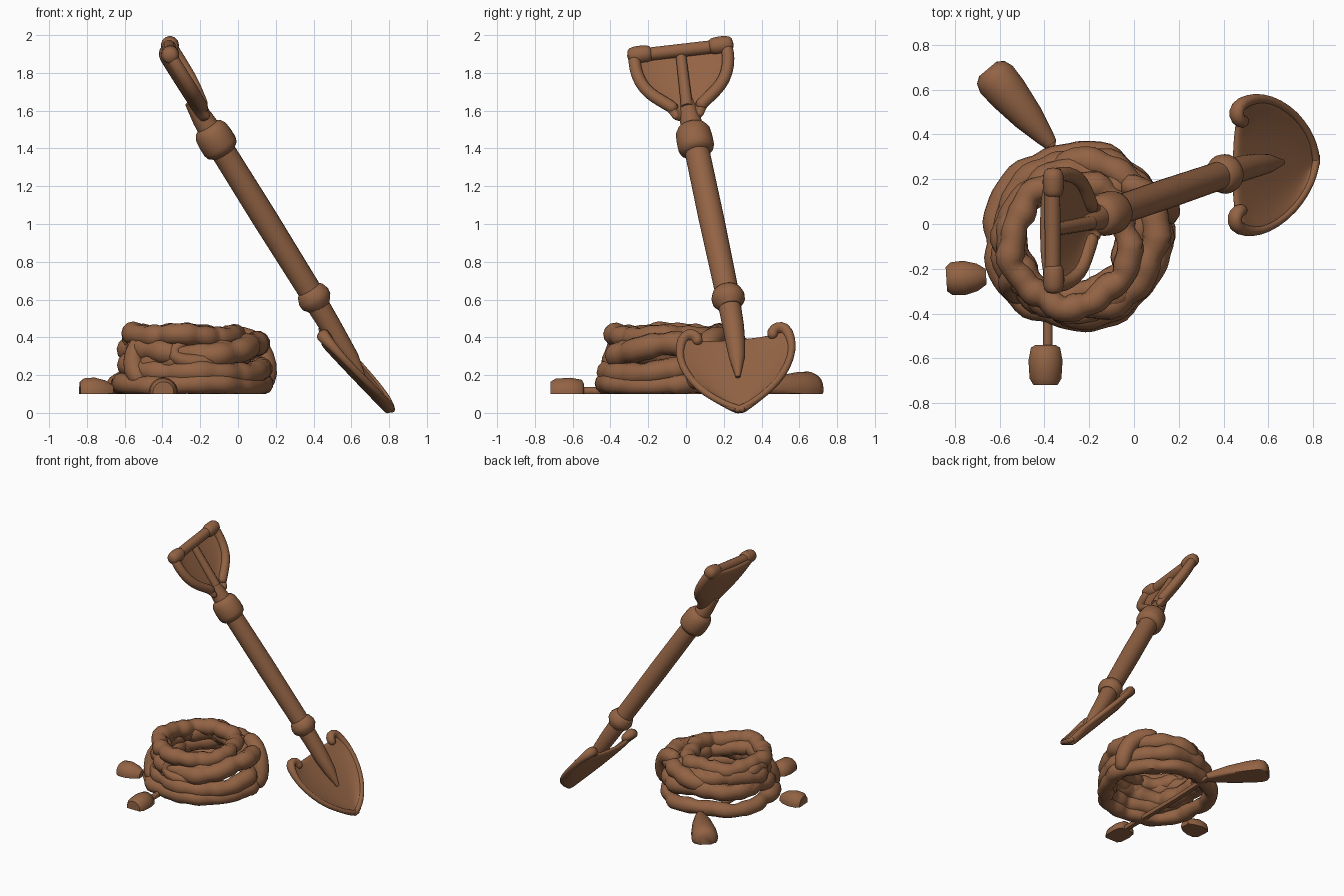
import bpy, bmesh, math, random
from mathutils import Matrix, Vector

random.seed(4)
if "Cube" in bpy.data.objects:
    bpy.data.objects.remove(bpy.data.objects["Cube"])

brown = bpy.data.materials.new("brown")
brown.use_nodes = True
COLOUR = (0.29, 0.125, 0.058, 1)
brown.diffuse_color = COLOUR
brown.node_tree.nodes["Principled BSDF"].inputs["Base Color"].default_value = COLOUR
FLOOR = 0.1


def finish(name, bm, floor=False, subdiv=0, thickness=0):
    if floor:
        for v in bm.verts:
            v.co.z = max(v.co.z, FLOOR)
    bmesh.ops.recalc_face_normals(bm, faces=bm.faces)
    mesh = bpy.data.meshes.new(name)
    bm.to_mesh(mesh)
    bm.free()
    mesh.materials.append(brown)
    mesh.shade_smooth()
    if not subdiv:
        mesh.set_sharp_from_angle(angle=math.radians(50))
    obj = bpy.data.objects.new(name, mesh)
    bpy.context.collection.objects.link(obj)
    if thickness:
        mod = obj.modifiers.new("thickness", 'SOLIDIFY')
        mod.thickness, mod.offset = thickness, 0
    if subdiv:
        mod = obj.modifiers.new("smooth", 'SUBSURF')
        mod.levels = mod.render_levels = subdiv
    return obj


def skin(bm, rings, closed=False):
    """Join rings of vertices into a tube, capping open ends."""
    loops = [[bm.verts.new(p) for p in r] for r in rings]
    n = len(loops[0])
    pairs = list(zip(loops, loops[1:])) + ([(loops[-1], loops[0])] if closed else [])
    for a, b in pairs:
        for i in range(n):
            j = (i + 1) % n
            bm.faces.new((a[i], a[j], b[j], b[i]))
    if not closed:
        bm.faces.new(loops[0])
        bm.faces.new(loops[-1])


def tube(name, pts, radii, closed=False, sides=12, **opts):
    pts = [Vector(p) for p in pts]
    if not isinstance(radii, (list, tuple)):
        radii = [radii] * len(pts)
    rings, side = [], None
    for i, p in enumerate(pts):
        nxt = pts[(i + 1) % len(pts)] if closed or i < len(pts) - 1 else p
        prv = pts[i - 1] if closed or i else p
        axis = (nxt - prv).normalized()
        side = axis.orthogonal() if side is None else side
        side = (side - axis * side.dot(axis)).normalized()
        other = axis.cross(side)
        angles = [2 * math.pi * k / sides for k in range(sides)]
        rings.append([p + (side * math.cos(a) + other * math.sin(a)) * radii[i] for a in angles])
    bm = bmesh.new()
    skin(bm, rings, closed)
    return finish(name, bm, **opts)


def lathe(name, origin, axis, profile, **opts):
    axis = Vector(axis).normalized()
    return tube(name, [Vector(origin) + axis * s for s, r in profile],
                [r for s, r in profile], sides=20, **opts)


def frame(origin, along, across):
    """Local axes: x across, y along, z out of the face."""
    y = Vector(along).normalized()
    x = Vector(across)
    x = (x - y * x.dot(y)).normalized()
    m = Matrix((x, y, y.cross(x))).transposed().to_4x4()
    m.translation = Vector(origin)
    return m


def dish(name, m, outline, depth, thickness, lift=0):
    """Plate following (along, half width) rows, its sides curving forward."""
    cols = 10
    bm = bmesh.new()
    rows = []
    for t, half in outline:
        us = [2 * c / cols - 1 for c in range(cols + 1)]
        rows.append([bm.verts.new(m @ Vector((u * half, t, lift + depth * abs(u) ** 3))) for u in us])
    for a, b in zip(rows, rows[1:]):
        for c in range(cols):
            bm.faces.new((a[c], a[c + 1], b[c + 1], b[c]))
    return finish(name, bm, subdiv=2, thickness=thickness)


# Shaft with its two collars, neck and socket
top_collar = Vector((-0.12, 0.045, 1.45))
axis = Vector((0.52, 0.177, -0.835))
lathe("shovel_shaft", top_collar, axis, [(0, .066), (.5, .068), (1.02, .063)])
lathe("upper_collar", top_collar, axis,
      [(-.085, .055), (-.07, .078), (-.045, .092), (0, .097), (.045, .097), (.07, .09), (.09, .066)])
lathe("lower_collar", top_collar, axis,
      [(.95, .062), (.965, .076), (1.0, .089), (1.03, .086), (1.065, .06)])
lathe("grip_neck", top_collar, axis, [(-.24, .04), (-.13, .056), (-.07, .06)])
socket = [(.4, .22, .61), (.435, .234, .55), (.49, .25, .46), (.545, .262, .37), (.6, .27, .29), (.665, .275, .19)]
tube("blade_socket", socket, [.06, .06, .057, .052, .042, .012], sides=20)

# Grip: dished plate, raised edge, centre rib and cross bar with end knobs
grip = frame((-0.12, 0.025, 1.455), (.53, .1, -.845), (0, 1, 0.11))
grip_outline = [(-.11, .07), (-.16, .085), (-.2, .125), (-.25, .19), (-.31, .245),
                (-.4, .275), (-.48, .28), (-.55, .27)]
dish("grip_plate", grip, grip_outline, .045, .045, -.002)
for side, label in ((1, "left"), (-1, "right")):
    tube("grip_edge_" + label,
         [grip @ Vector((side * (h - .03), t, .02 + .025 * min(1, h / .25))) for t, h in grip_outline[1:]],
         .034, subdiv=1)
    knob = [(side * u, -.525, .045) for u in (.15, .165, .2, .25, .285)]
    tube("grip_knob_" + label, [grip @ Vector(p) for p in knob], [.03, .046, .05, .05, .036], subdiv=1)
tube("grip_bar", [grip @ Vector((x, -.525, .04)) for x in (-.2, 0, .2)], .036)
tube("grip_rib", [grip @ Vector((0, t, .026)) for t in (-.18, -.35, -.53)], [.032, .03, .028])

# Blade: dished plate with a rolled rim curling in at the upper corners
blade_top = Vector((0.46, 0.26, 0.40))
blade = frame(blade_top, Vector((0.82, 0.285, 0.015)) - blade_top, (0, 1, 0.1))
blade_outline = [(0, .26), (.05, .305), (.14, .31), (.25, .28), (.36, .22), (.44, .145), (.49, .08), (.525, .02)]
dish("blade_plate", blade, blade_outline, .04, .034, -.022)
for side, label in ((1, "left"), (-1, "right")):
    curl = [(.2, .045), (.195, .0), (.225, -.03), (.27, -.025)]
    path = curl + [(h - .01, t) for t, h in blade_outline[1:-1]] + [(0, .52), (-.03, .525)]
    lifts = [.016] * 9 + [.01, 0, -.004]
    tube("blade_rim_" + label, [blade @ Vector((side * u, t, w)) for (u, t), w in zip(path, lifts)],
         [.024, .034, .038, .036, .026] + [.02] * 3 + [.018] * 4, subdiv=1)


# Rope coil: lumpy loops narrowing towards the top
def loop(name, cx, cy, radius, z, thick, tilt=0, tilt_dir=0, squash=1):
    pts, radii = [], []
    p1, p2 = random.random() * 6, random.random() * 6
    n = 72
    for i in range(n):
        a = 2 * math.pi * i / n
        r = radius + .01 * math.sin(5 * a + p1) + .006 * math.sin(11 * a + p2)
        h = z + tilt * math.cos(a - tilt_dir) + .008 * math.sin(4 * a + p2)
        pts.append((cx + r * math.cos(a), cy + r * squash * math.sin(a), h))
        radii.append(thick * (1 + .06 * math.sin(9 * a + p1) + .06 * math.sin(17 * a + p2)))
    tube(name, pts, radii, closed=True, floor=True)


back = math.radians(115)
loop("rope_loop_bottom", -.255, -.055, .37, .148, .054)
loop("rope_loop_outer", -.235, -.06, .34, .24, .062, .035, back)
loop("rope_loop_slanted", -.225, -.05, .32, .31, .064, .055, math.radians(20))
loop("rope_loop_middle", -.265, -.07, .295, .335, .064, .02, back)
loop("rope_loop_inner", -.29, -.06, .262, .36, .055, -.02, 0)
loop("rope_loop_top", -.285, -.09, .262, .408, .058, .006, math.pi, 1.06)

# Strands that cross over the coil
tube("rope_drop_strand", [(-.06, .19, .41), (.02, .16, .405), (.09, .11, .375), (.135, .08, .3), (.16, .06, .2), (.13, .02, .13)],
     [.05, .06, .066, .066, .06, .05], subdiv=1, floor=True)
tube("rope_front_strand", [(-.2, -.33, .41), (-.32, -.37, .37), (-.36, -.39, .3), (-.26, -.41, .26), (-.1, -.37, .27)],
     .05, subdiv=1)
tube("rope_side_strand", [(-.5, -.2, .4), (-.55, -.25, .32), (-.56, -.27, .22), (-.5, -.34, .15)],
     [.05, .06, .06, .05], subdiv=1, floor=True)
tube("rope_cord", [(-.37, .38, .115), (-.385, 0, .115), (-.385, -.56, .115)], .022, floor=True)

# Knotted rope ends lying flat
lathe("rope_end_back", (-.37, .355, .125), (-.26, .31, 0),
      [(0, .03), (.04, .042), (.16, .07), (.3, .09), (.38, .094), (.42, .08), (.44, .05)], floor=True)
stub = [(0, .045), (.012, .066), (.07, .077), (.15, .072), (.178, .055)]
lathe("rope_end_front", (-.395, -.54, .11), (0, -1, 0), stub, floor=True)
lathe("rope_end_right", (-.66, -.235, .11), (-1, -.06, 0),
      [(0, .035), (.04, .062), (.1, .078), (.155, .074), (.178, .055)], floor=True)
